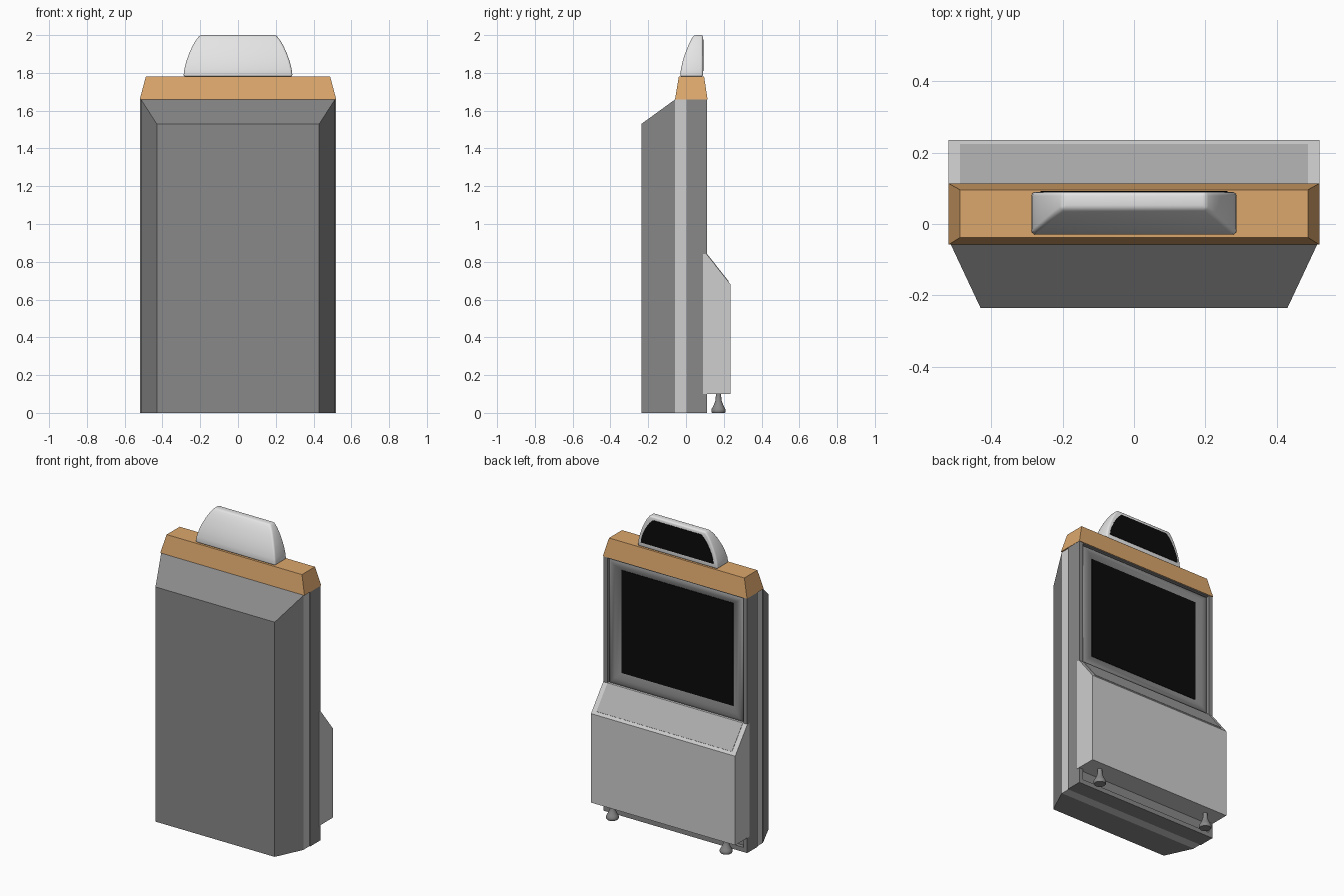
import bpy, bmesh, math

if "Cube" in bpy.data.objects:
    bpy.data.objects.remove(bpy.data.objects["Cube"])


def material(name, r, g, b):
    m = bpy.data.materials.new(name)
    m.diffuse_color = (r, g, b, 1)
    m.use_nodes = True
    m.node_tree.nodes["Principled BSDF"].inputs["Base Color"].default_value = m.diffuse_color
    return m


DARK = material("dark_grey", 0.25, 0.25, 0.25)
LIGHT = material("light_grey", 0.62, 0.62, 0.62)
PANEL = material("panel_grey", 0.43, 0.43, 0.43)
WOOD = material("warm_wood", 0.72, 0.39, 0.15)
WHITE = material("soft_white", 0.78, 0.78, 0.78)
BLACK = material("screen_black", 0.003, 0.003, 0.003)


def loft(name, rings, mat, smooth=None, bevel=0):
    """Skin a stack of equal-length rings, with a cap at each end."""
    bm = bmesh.new()
    vs = [[bm.verts.new(p) for p in ring] for ring in rings]
    n = len(rings[0])
    for a, b in zip(vs, vs[1:]):
        for i in range(n):
            j = (i + 1) % n
            bm.faces.new((a[i], a[j], b[j], b[i]))
    bm.faces.new(vs[0])
    bm.faces.new(vs[-1])
    bmesh.ops.recalc_face_normals(bm, faces=bm.faces)
    me = bpy.data.meshes.new(name)
    bm.to_mesh(me)
    bm.free()
    me.materials.append(mat)
    ob = bpy.data.objects.new(name, me)
    bpy.context.collection.objects.link(ob)
    bpy.context.view_layer.objects.active = ob
    ob.select_set(True)
    if bevel:
        mod = ob.modifiers.new("rounded_edges", 'BEVEL')
        mod.width, mod.segments = bevel, 3
        mod.limit_method, mod.angle_limit = 'ANGLE', math.radians(40)
        bpy.ops.object.modifier_apply(modifier=mod.name)
    if smooth:
        bpy.ops.object.shade_smooth_by_angle(angle=math.radians(smooth))
    ob.select_set(False)
    return ob


def upright(y, w, z0, z1):
    """Rectangle facing along y, half-width w."""
    return [(-w, y, z0), (w, y, z0), (w, y, z1), (-w, y, z1)]


def level(z, w, y0, y1):
    """Rectangle facing up, half-width w."""
    return [(-w, y0, z), (w, y0, z), (w, y1, z), (-w, y1, z)]


def extrude_x(profile, w):
    """Two copies of a (y, z) profile at x = -w and x = w."""
    return [[(x, y, z) for y, z in profile] for x in (-w, w)]


# Cabinet: tapered front shell, light band, rear body with a recessed back
loft("front_shell", [upright(-0.236, 0.43, 0, 1.53),
                     upright(-0.057, 0.514, 0, 1.66)], DARK)
loft("side_band", [upright(-0.057, 0.512, 0, 1.66),
                   upright(0.003, 0.512, 0, 1.66)], LIGHT)
loft("rear_body", [upright(0.003, 0.518, 0, 1.66),
                   upright(0.11, 0.518, 0, 1.66),
                   upright(0.11, 0.49, 0.03, 1.655),
                   upright(0.085, 0.49, 0.03, 1.655)], DARK)

# Main screen in its rounded frame
loft("screen_frame", [upright(0.084, 0.488, 0.835, 1.653),
                      upright(0.098, 0.482, 0.842, 1.648),
                      upright(0.106, 0.465, 0.858, 1.635),
                      upright(0.104, 0.44, 0.885, 1.618),
                      upright(0.086, 0.405, 0.917, 1.593)], DARK, smooth=50)
loft("main_screen", [upright(0.084, 0.402, 0.92, 1.59),
                     upright(0.089, 0.402, 0.92, 1.59)], BLACK)

# Lower box with sloping desk
loft("lower_box", extrude_x([(0.09, 0.10), (0.236, 0.10), (0.236, 0.68),
                             (0.11, 0.84), (0.09, 0.84)], 0.52), LIGHT)
loft("desk_panel", extrude_x([(0.222, 0.695), (0.225, 0.698),
                              (0.113, 0.840), (0.110, 0.837)], 0.488), PANEL)

# Wooden cap
loft("wooden_cap", [level(1.66, 0.52, -0.058, 0.114),
                    level(1.78, 0.488, -0.038, 0.096)], WOOD)

# Curved head: (z, half-width, front y)
HEAD = [(1.78, 0.289, -0.031), (1.82, 0.284, -0.027), (1.86, 0.274, -0.018),
        (1.90, 0.260, -0.006), (1.94, 0.242, 0.010), (1.97, 0.225, 0.024),
        (2.0, 0.202, 0.042)]
loft("head", [level(z, w, y, 0.09) for z, w, y in HEAD], WHITE,
     smooth=40, bevel=0.011)

# Head screen follows the head outline, inset
half = [(w - 0.027, 1.81 + (z - 1.78) * 0.76) for z, w, _ in HEAD]
outline = half + [(-x, z) for x, z in reversed(half)]
loft("head_screen", [[(x, y, z) for x, z in outline]
                     for y in (0.087, 0.093)], BLACK)

# Turned feet: (radius, z)
FOOT = [(0.034, 0), (0.038, 0.006), (0.038, 0.018), (0.031, 0.03),
        (0.021, 0.052), (0.015, 0.07), (0.014, 0.105)]
for side, x in (("left", -0.41), ("right", 0.41)):
    loft(side + "_foot",
         [[(x + r * math.cos(a * math.tau / 20),
            0.172 + r * math.sin(a * math.tau / 20), z) for a in range(20)]
          for r, z in FOOT], DARK, smooth=45)
